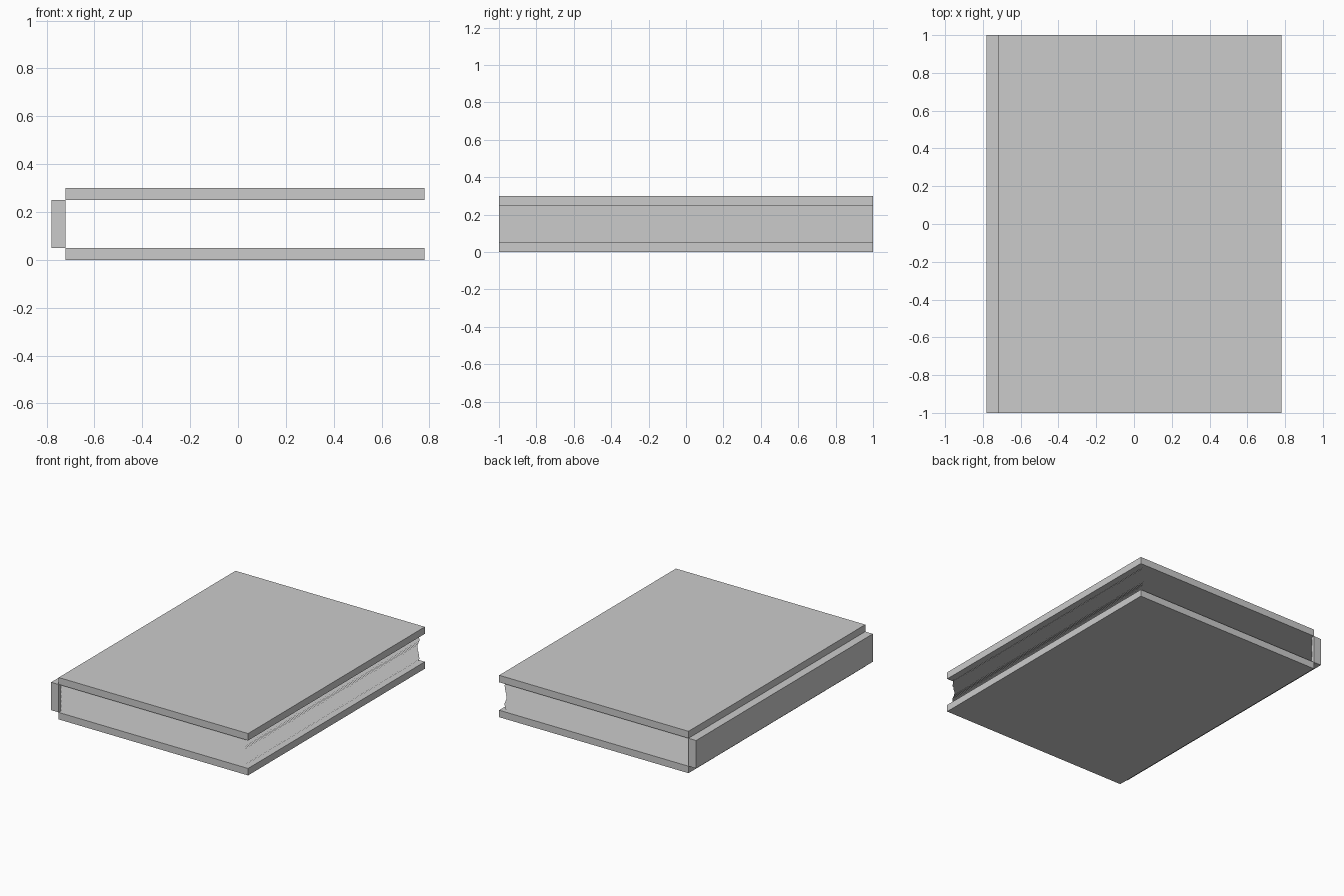
import bpy, bmesh, math

if "Cube" in bpy.data.objects:
    bpy.data.objects.remove(bpy.data.objects["Cube"])

grey = bpy.data.materials.new("plain grey")
grey.diffuse_color = (0.6, 0.6, 0.6, 1)
grey.use_nodes = True
grey.node_tree.nodes["Principled BSDF"].inputs["Base Color"].default_value = grey.diffuse_color


def finish(name, bm):
    mesh = bpy.data.meshes.new(name)
    bm.to_mesh(mesh)
    bm.free()
    mesh.materials.append(grey)
    obj = bpy.data.objects.new(name, mesh)
    bpy.context.collection.objects.link(obj)
    return obj


def box(name, x0, x1, z0, z1):
    bm = bmesh.new()
    bmesh.ops.create_cube(bm, size=1)
    for v in bm.verts:
        v.co = ((x1 if v.co.x > 0 else x0),
                (1 if v.co.y > 0 else -1),
                (z1 if v.co.z > 0 else z0))
    return finish(name, bm)


# Boards and spine strip
box("bottom_cover", -0.72, 0.78, 0.0, 0.05)
box("top_cover", -0.72, 0.78, 0.25, 0.30)
box("spine", -0.78, -0.72, 0.05, 0.25)

# Stack of thin loose sheets with a gently wavy fore edge
bm = bmesh.new()
SHEETS = 50
for i in range(SHEETS):
    t = (i + 0.5) / SHEETS
    z = 0.05 + 0.20 * t
    x1 = 0.745 + 0.007 * math.sin(t * math.tau * 1.5)
    corners = [(-0.72, -0.98), (x1, -0.98), (x1, 0.98), (-0.72, 0.98)]
    bm.faces.new([bm.verts.new((x, y, z)) for x, y in corners])
finish("pages", bm)
